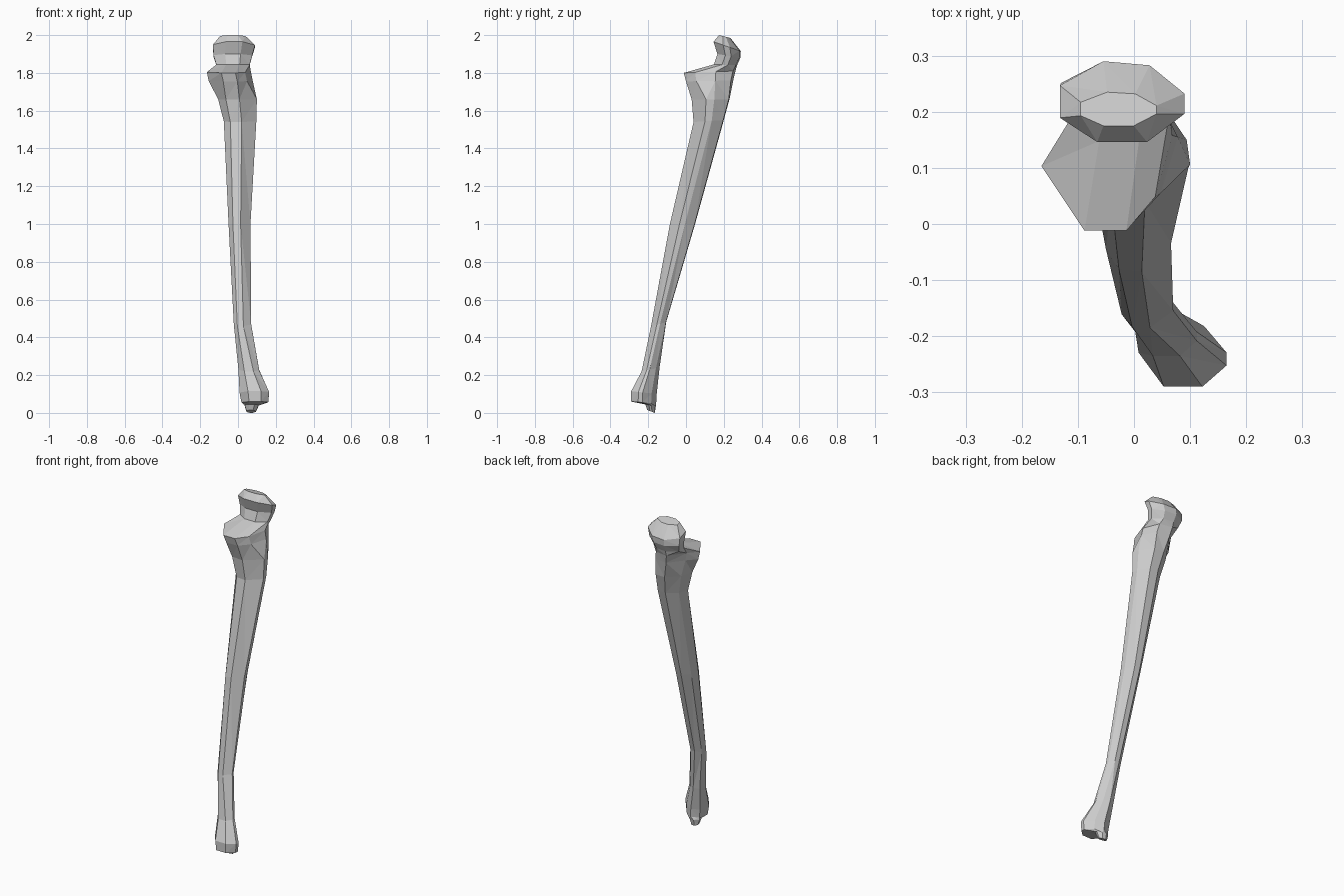
import bpy, bmesh

# Eight-sided cross-section shapes in unit space: u = left to right, v = front to back
ROUND = [(.3, 0), (.7, 0), (1, .35), (1, .6), (.72, .95), (.35, 1), (0, .7), (0, .3)]
SHAFT = [(.2, .03), (.55, 0), (1, .38), (.97, .6), (.72, .98), (.42, 1), (.1, .68), (0, .3)]
SHELF = [(.33, 0), (.65, 0), (.87, .22), (1, .62), (.82, .95), (.48, 1), (.2, .64), (0, .42)]
HEAD = [(.3, 0), (.73, 0), (1, .28), (1, .45), (.75, .8), (.45, 1), (.15, .85), (.02, .45)]

# Sections from wrist to elbow: shape, x0, x1, y0, y1, z at front, z at back
sections = [
    # pointed process and wrist head
    (ROUND, .045, .095, -.205, -.165, .015, 0),
    (ROUND, .035, .11, -.215, -.16, .045, .035),
    (HEAD, .015, .16, -.29, -.158, .06, .05),
    (HEAD, .005, .165, -.29, -.155, .115, .10),
    (HEAD, .0, .112, -.235, -.14, .22, .24),
    # shaft
    (SHAFT, -.022, .07, -.185, -.105, .46, .48),
    (SHAFT, -.05, .066, -.085, .048, 1.0, 1.0),
    (SHAFT, -.075, .097, .04, .20, 1.54, 1.55),
    (SHAFT, -.105, .10, .03, .23, 1.66, 1.66),
    # front shelf of the elbow socket
    (SHELF, -.155, .078, .0, .25, 1.755, 1.76),
    (SHELF, -.165, .068, -.012, .262, 1.80, 1.81),
    # hollow of the socket, then the hooked upper end
    (ROUND, -.115, .062, .148, .27, 1.845, 1.84),
    (ROUND, -.13, .075, .166, .288, 1.90, 1.88),
    (ROUND, -.132, .09, .146, .29, 1.965, 1.915),
    (ROUND, -.095, .04, .175, .235, 2.0, 1.985),
]


def loft(name, rows):
    bm = bmesh.new()
    rings = []
    for shape, x0, x1, y0, y1, zf, zb in rows:
        rings.append([bm.verts.new((x0 + (x1 - x0) * u, y0 + (y1 - y0) * v,
                                    zf + (zb - zf) * v)) for u, v in shape])
    for a, b in zip(rings, rings[1:]):
        for i in range(8):
            j = (i + 1) % 8
            bm.faces.new((a[i], a[j], b[j], b[i]))
    bm.faces.new(rings[0][::-1])
    bm.faces.new(rings[-1])
    bmesh.ops.triangulate(bm, faces=bm.faces[:])
    bmesh.ops.recalc_face_normals(bm, faces=bm.faces[:])
    mesh = bpy.data.meshes.new(name)
    bm.to_mesh(mesh)
    bm.free()
    obj = bpy.data.objects.new(name, mesh)
    bpy.context.collection.objects.link(obj)
    return obj


# Whole forearm bone as one faceted surface
loft("forearm_bone", sections)
